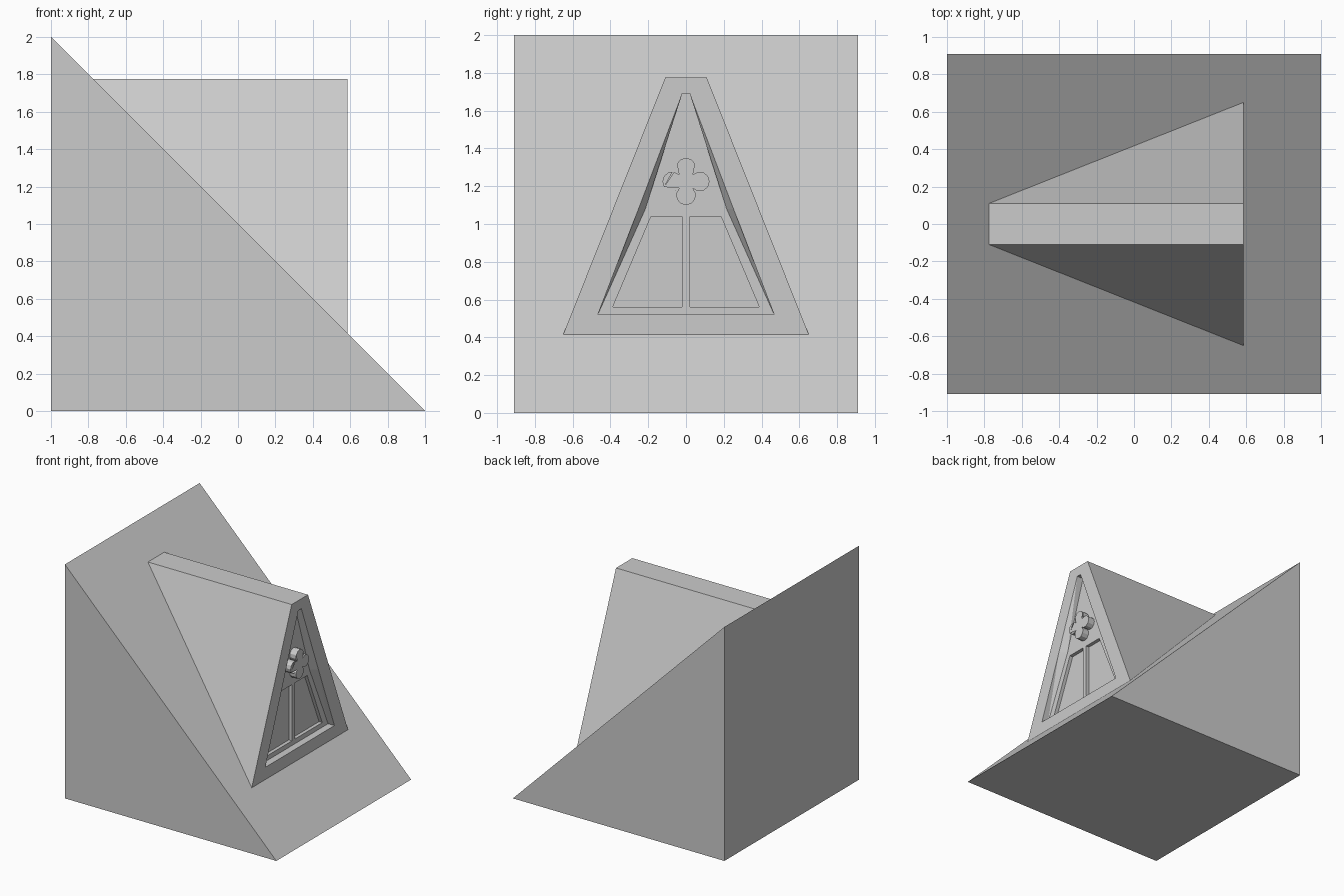
import bpy, bmesh, math

cube = bpy.data.objects.get("Cube")
if cube:
    bpy.data.objects.remove(cube)

stone = bpy.data.materials.new("plain_grey")
stone.use_nodes = True
grey = (0.6, 0.6, 0.6, 1)
stone.diffuse_color = grey
stone.node_tree.nodes["Principled BSDF"].inputs["Base Color"].default_value = grey


def loft(name, rings):
    """Closed solid through rings of (x, y, z) points."""
    bm = bmesh.new()
    loops = [[bm.verts.new(p) for p in ring] for ring in rings]
    n = len(loops[0])
    for a, b in zip(loops, loops[1:]):
        for i in range(n):
            j = (i + 1) % n
            bm.faces.new((a[i], a[j], b[j], b[i]))
    bm.faces.new(loops[0])
    bm.faces.new(loops[-1])
    bmesh.ops.triangulate(bm, faces=[f for f in bm.faces if len(f.verts) == 4])
    bmesh.ops.dissolve_degenerate(bm, dist=1e-5, edges=bm.edges)
    bmesh.ops.recalc_face_normals(bm, faces=bm.faces)
    mesh = bpy.data.meshes.new(name)
    bm.to_mesh(mesh)
    bm.free()
    mesh.materials.append(stone)
    obj = bpy.data.objects.new(name, mesh)
    bpy.context.collection.objects.link(obj)
    return obj


def at_x(x, profile):
    return [(x, y, z) for y, z in profile]


def mirrored(half):
    """Complete a right-hand half outline symmetrically across y = 0."""
    return half + [(-y, z) for y, z in reversed(half)]


def carve(target, name, rings):
    cutter = loft(name, rings)
    cutter.hide_render = True
    cutter.hide_set(True)
    cutter.display_type = 'WIRE'
    mod = target.modifiers.new(name, 'BOOLEAN')
    mod.operation = 'DIFFERENCE'
    mod.solver = 'EXACT'
    mod.object = cutter


FRONT, RECESS, PANE, OUT = 0.585, 0.525, 0.495, 0.7

# Sloping roof block
slope = [(-1, 0), (1, 0), (-1, 2)]
loft("roof_block", [[(x, y, z) for x, z in slope] for y in (-0.91, 0.91)])

# Dormer with its rear end buried in the roof
gable = mirrored([(0.65, 0.415), (0.11, 1.775)])
dormer = loft("dormer", [at_x(-0.8, gable), at_x(FRONT, gable)])

# Tapered recess whose sides bow inwards at the back
outer = mirrored([(0.467, 0.52), (0.2515, 1.08), (0.02, 1.69)])
inner = mirrored([(0.467, 0.52), (0.215, 1.08), (0.02, 1.69)])
carve(dormer, "recess_cutter", [at_x(OUT, outer), at_x(FRONT, outer), at_x(RECESS, inner)])

# Pair of sunken window panes
pane = [(0.02, 0.56), (0.388, 0.56), (0.185, 1.04), (0.02, 1.04)]
for side, label in ((1, "right"), (-1, "left")):
    shape = [(side * y, z) for y, z in pane]
    carve(dormer, label + "_pane_cutter", [at_x(PANE, shape), at_x(FRONT, shape)])

# Sunken four-lobed window
lobes = []
for k in range(4):
    turn = k * math.pi / 2
    for i in range(9):
        a = turn + math.radians(-136 + 34 * i)
        lobes.append((0.073 * math.cos(turn) + 0.052 * math.cos(a),
                      1.225 + 0.073 * math.sin(turn) + 0.052 * math.sin(a)))
carve(dormer, "four_lobed_cutter", [at_x(PANE, lobes), at_x(FRONT, lobes)])
